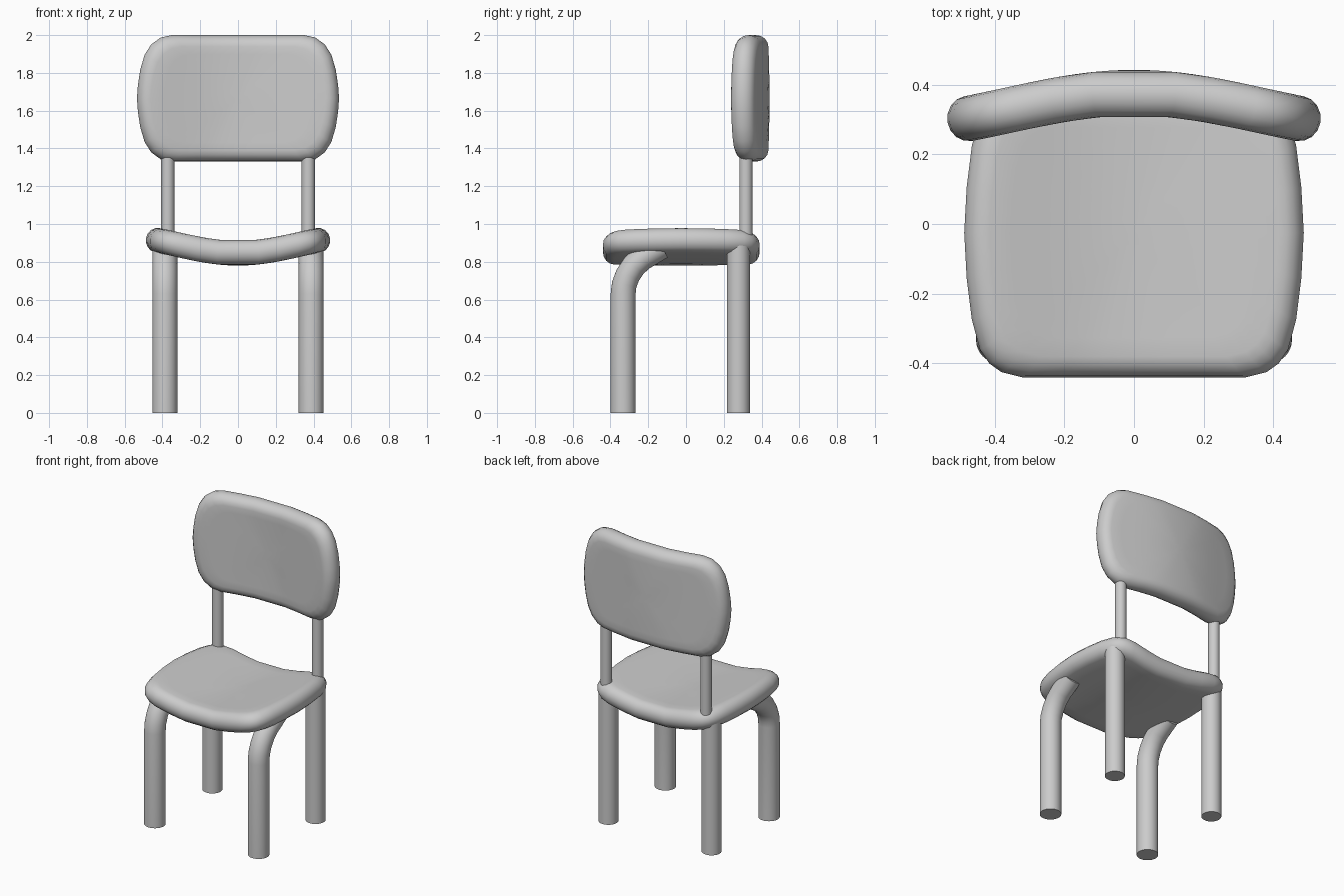
import bpy, bmesh, math
from mathutils import Vector

if "Cube" in bpy.data.objects:
    bpy.data.objects.remove(bpy.data.objects["Cube"])


def finish(bm, name, angle):
    bmesh.ops.recalc_face_normals(bm, faces=bm.faces)
    me = bpy.data.meshes.new(name)
    bm.to_mesh(me)
    bm.free()
    ob = bpy.data.objects.new(name, me)
    bpy.context.collection.objects.link(ob)
    bpy.context.view_layer.objects.active = ob
    ob.select_set(True)
    bpy.ops.object.shade_smooth_by_angle(angle=math.radians(angle))
    ob.select_set(False)
    return ob


def cushion(name, quarter, bend, place, half=0.065, edge=0.06):
    """Rounded panel: one quarter outline mirrored, bent across its width."""
    q = quarter
    outline = q + [(x, -y) for x, y in reversed(q[:-1])]
    outline += [(-x, y) for x, y in reversed(outline)]
    hx = max(p[0] for p in q)
    hy = max(p[1] for p in q)
    k = 0.75 * math.pi

    # rings from the middle of one side, round the edge, to the other side
    rings = [(edge, s, half) for s in (0.1, 0.3, 0.5, 0.7, 0.85)]
    for i in range(9):
        a = math.pi / 2 - math.pi * i / 8
        rings.append((edge * (1 - math.cos(a)), 1.0, half * math.sin(a)))
    rings += [(edge, s, -half) for s in (0.85, 0.7, 0.5, 0.3, 0.1)]

    def point(x, y, w):
        c = 1 - math.cos(k)
        rise = bend * (1 - math.cos(k * x / hx)) / c
        slope = bend * k / hx * math.sin(k * x / hx) / c
        n = Vector((-slope, 1)).normalized()
        return place(x + n.x * w, y, rise + n.y * w)

    bm = bmesh.new()
    loops = []
    for inset, s, w in rings:
        sx, sy = s * (1 - inset / hx), s * (1 - inset / hy)
        loops.append([bm.verts.new(point(x * sx, y * sy, w)) for x, y in outline])
    n = len(outline)
    for a, b in zip(loops, loops[1:]):
        for i in range(n):
            j = (i + 1) % n
            bm.faces.new((a[i], a[j], b[j], b[i]))
    bm.faces.new(loops[0])
    bm.faces.new(loops[-1])
    return finish(bm, name, 60)


def tube(name, x, path, r, sides=32):
    """Round bar swept along a (y, z) path at constant x."""
    bm = bmesh.new()
    pts = [Vector((x, y, z)) for y, z in path]
    loops = []
    for i, p in enumerate(pts):
        d = (pts[min(i + 1, len(pts) - 1)] - pts[max(i - 1, 0)]).normalized()
        side = Vector((1, 0, 0))
        up = d.cross(side)
        loops.append([bm.verts.new(p + r * (math.cos(t) * side + math.sin(t) * up))
                      for t in (2 * math.pi * j / sides for j in range(sides))])
    for a, b in zip(loops, loops[1:]):
        for i in range(sides):
            j = (i + 1) % sides
            bm.faces.new((a[i], a[j], b[j], b[i]))
    bm.faces.new(loops[0])
    bm.faces.new(loops[-1])
    return finish(bm, name, 40)


# Seat, dished across its width
cushion("seat",
        [(0.11, 0.415), (0.22, 0.415), (0.32, 0.415), (0.38, 0.4), (0.415, 0.375),
         (0.442, 0.335), (0.465, 0.25), (0.48, 0.13), (0.487, 0.0)],
        0.08, lambda x, y, w: (x, y - 0.025, 0.845 + w))

# Backrest, wrapping forward at both ends
cushion("backrest",
        [(0.12, 0.335), (0.24, 0.335), (0.35, 0.335), (0.41, 0.322), (0.46, 0.285),
         (0.495, 0.23), (0.518, 0.15), (0.53, 0.07), (0.535, 0.0)],
        0.085, lambda x, y, w: (x, 0.377 - w, 1.665 + y))

for s, side in ((-1, "left"), (1, "right")):
    # Front legs with a bend under the seat
    tube("front_leg_" + side, s * 0.387,
         [(-0.333, 0), (-0.333, 0.63), (-0.327, 0.68), (-0.308, 0.73),
          (-0.275, 0.78), (-0.23, 0.82), (-0.13, 0.88)], 0.066)
    # Straight back legs
    tube("back_leg_" + side, s * 0.385, [(0.277, 0), (0.277, 0.9)], 0.061)
    # Thin posts carrying the backrest
    tube("back_post_" + side, s * 0.372, [(0.317, 0.9), (0.317, 1.42)], 0.035)
